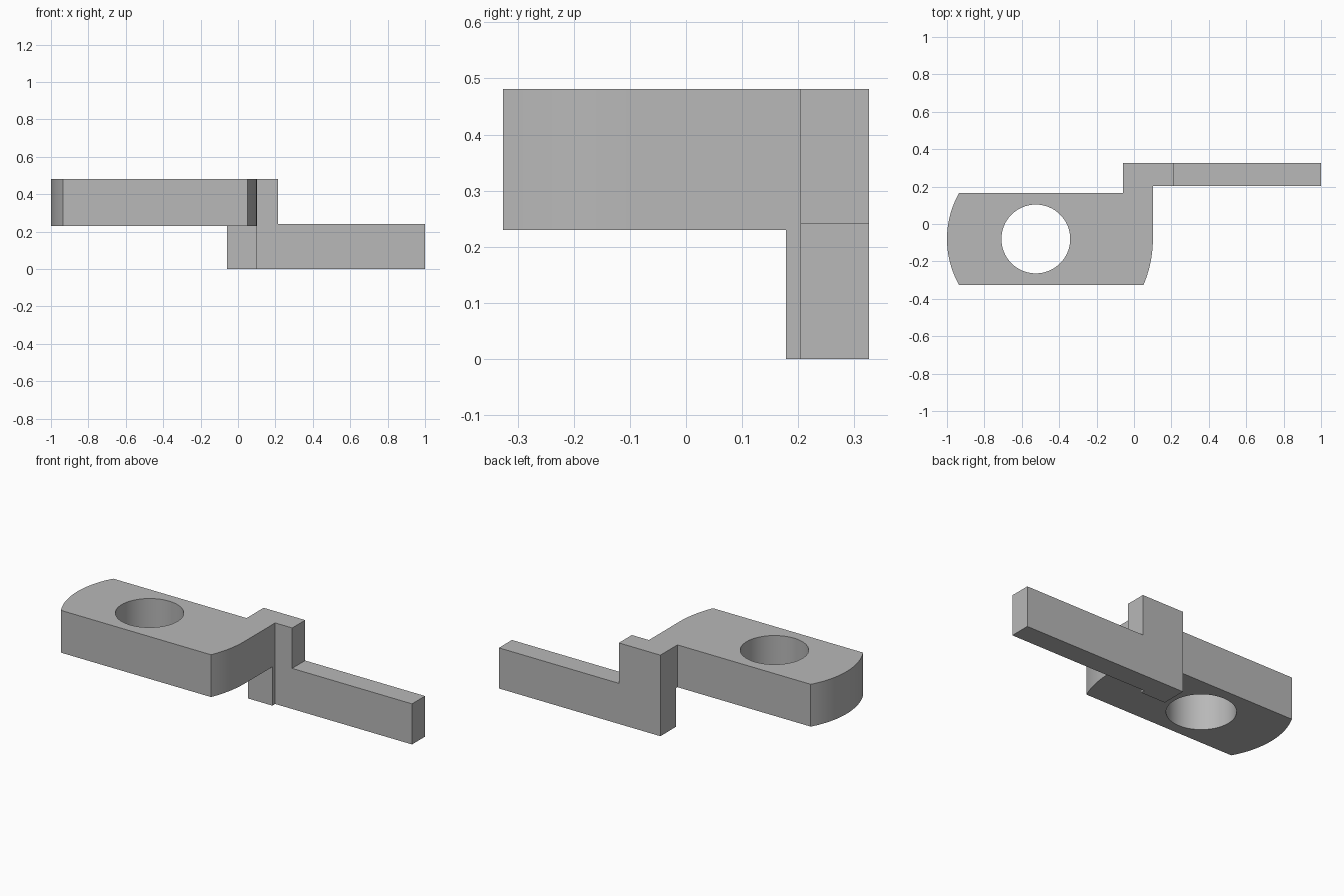
import bpy
import bmesh
import math

cube = bpy.data.objects.get("Cube")
if cube:
    bpy.data.objects.remove(cube, do_unlink=True)

grey = bpy.data.materials.new("plain grey")
grey.use_nodes = True
colour = (0.48, 0.48, 0.48, 1)
grey.diffuse_color = colour
grey.node_tree.nodes["Principled BSDF"].inputs["Base Color"].default_value = colour


def prism(name, outline, z0, z1):
    """Extrude a closed outline between two heights."""
    bm = bmesh.new()
    face = bm.faces.new([bm.verts.new((x, y, z0)) for x, y in outline])
    top = bmesh.ops.extrude_face_region(bm, geom=[face])["geom"]
    bmesh.ops.translate(bm, vec=(0, 0, z1 - z0),
                        verts=[v for v in top if isinstance(v, bmesh.types.BMVert)])
    bmesh.ops.recalc_face_normals(bm, faces=bm.faces)
    mesh = bpy.data.meshes.new(name)
    bm.to_mesh(mesh)
    bm.free()
    mesh.materials.append(grey)
    obj = bpy.data.objects.new(name, mesh)
    bpy.context.collection.objects.link(obj)
    return obj


def rect(x0, x1, y0, y1):
    return [(x0, y0), (x1, y0), (x1, y1), (x0, y1)]


def arc(cx, cy, r, a0, a1, n):
    angles = [a0 + (a1 - a0) * i / n for i in range(n + 1)]
    return [(cx + r * math.cos(a), cy + r * math.sin(a)) for a in angles]


def combine(obj, other, operation):
    mod = obj.modifiers.new(operation.title(), 'BOOLEAN')
    mod.operation = operation
    mod.solver = 'EXACT'
    mod.object = other
    bpy.context.view_layer.objects.active = obj
    bpy.ops.object.modifier_apply(modifier=mod.name)
    bpy.data.objects.remove(other, do_unlink=True)


# Main plate: rounded ends, with a tab reaching back to the arm
hole_x, mid_y, half = -0.525, -0.08, 0.246
right_r, left_r = 0.626, 0.5
right_a = math.asin(half / right_r)
left_a = math.asin(half / left_r)
back, step, stem = 0.326, 0.204, 0.213
outline = arc(hole_x, mid_y, right_r, -right_a, 0, 12)
outline += [(0.101, step), (stem, step), (stem, back), (-0.06, back), (-0.06, mid_y + half)]
outline += arc(left_r - 1, mid_y, left_r, math.pi - left_a, math.pi + left_a, 20)
bracket = prism("bracket", outline, 0.23, 0.481)

# Round through hole
combine(bracket, prism("hole_cutter", arc(hole_x, mid_y, 0.184, 0, math.tau * 63 / 64, 63),
                       0.1, 0.6), 'DIFFERENCE')

# Lower post and stem under the tab, then the long side arm
lower = [(-0.06, 0.178), (0.101, 0.178), (0.101, step), (stem, step), (stem, back), (-0.06, back)]
combine(bracket, prism("post", lower, 0, 0.23), 'UNION')
combine(bracket, prism("side_arm", rect(0.15, 1, step, back), 0, 0.241), 'UNION')

# Smooth the curved walls, keep the edges crisp
bpy.ops.object.select_all(action='DESELECT')
bracket.select_set(True)
bpy.context.view_layer.objects.active = bracket
bpy.ops.object.shade_smooth_by_angle(angle=math.radians(20))
